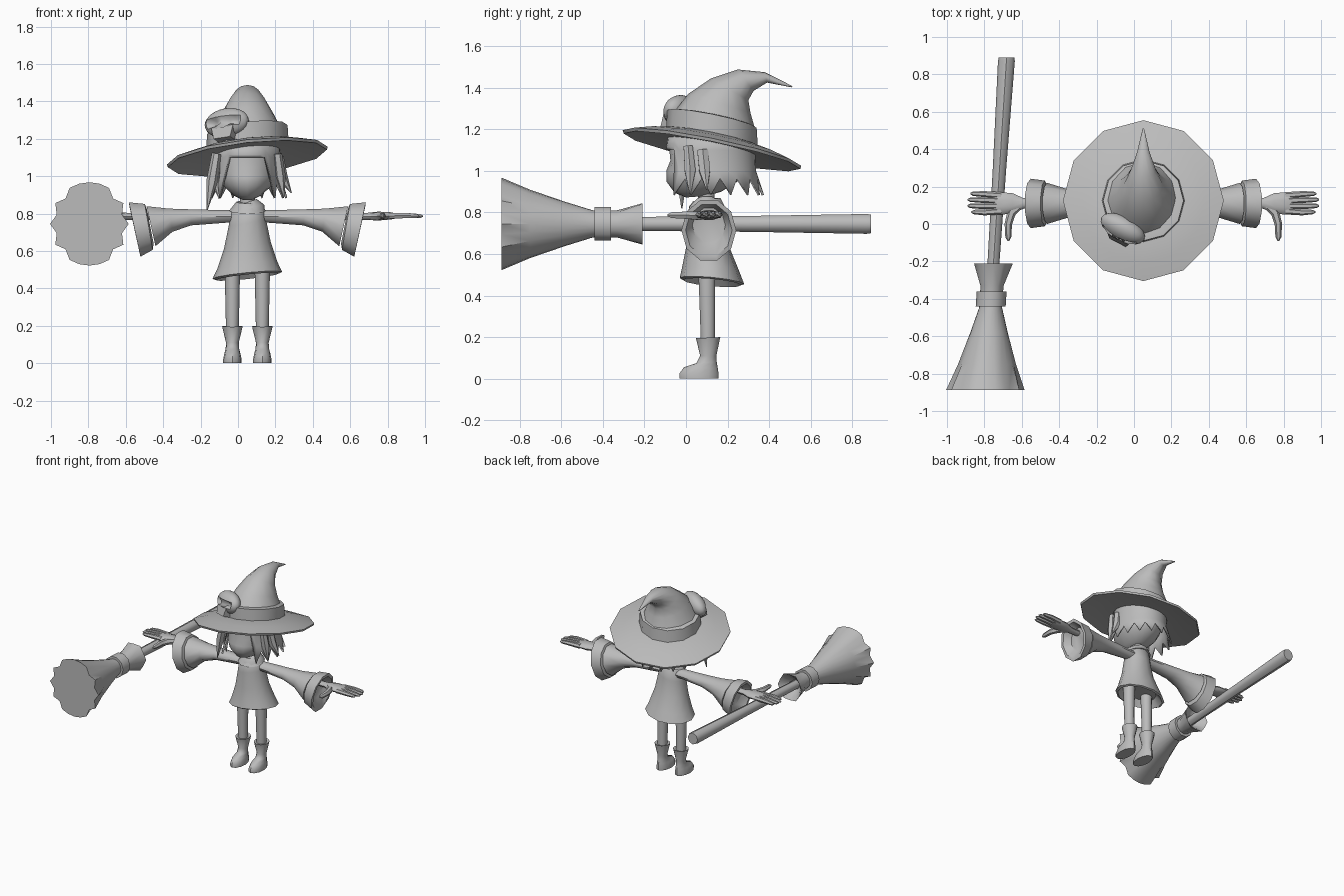
import bpy, bmesh, math
from mathutils import Vector as V, Matrix

CX = 0.05  # figure's mirror plane
grey = bpy.data.materials.new("plain_grey")
grey.diffuse_color = (0.5, 0.5, 0.5, 1)


def finish(name, bm, angle=45):
    bmesh.ops.recalc_face_normals(bm, faces=bm.faces)
    me = bpy.data.meshes.new(name)
    bm.to_mesh(me)
    bm.free()
    ob = bpy.data.objects.new(name, me)
    bpy.context.collection.objects.link(ob)
    me.materials.append(grey)
    bpy.ops.object.select_all(action='DESELECT')
    ob.select_set(True)
    bpy.context.view_layer.objects.active = ob
    bpy.ops.object.shade_smooth_by_angle(angle=math.radians(angle))
    return ob


def loft(name, rows, n=12, flip=1, angle=45, shape=None):
    """Rows are (p, q, w): opposite points p, q of a ring and its half-width vector w."""
    bm = bmesh.new()
    rings = []
    for k, (p, q, w) in enumerate(rows):
        p, q, w = V(p), V(q), V(w)
        c, v = (p + q) / 2, (p - q) / 2
        ring = []
        for i in range(n):
            a = math.tau * i / n
            f = shape(k, i) if shape else 1
            co = c + (w * math.cos(a) + v * math.sin(a)) * f
            co.x = CX + flip * (co.x - CX)
            ring.append(bm.verts.new(co))
        rings.append(ring)
    for r, s in zip(rings, rings[1:]):
        for i in range(n):
            j = (i + 1) % n
            bm.faces.new((r[i], r[j], s[j], s[i]))
    bm.faces.new(rings[0])
    bm.faces.new(rings[-1])
    return finish(name, bm, angle)


def side(name, rows, n=12, cx=CX, tilt=0, **kw):
    """Loft from side-profile rows (y front, z front, y back, z back, x radius)."""
    return loft(name, [((cx, a, b), (cx, c, d), (r, 0, tilt)) for a, b, c, d, r in rows], n, **kw)


def tube(name, rows, n=8, **kw):
    """Round tube through rows (x, y, z, radius)."""
    out = []
    for i, (x, y, z, r) in enumerate(rows):
        c = V((x, y, z))
        d = (V(rows[min(i + 1, len(rows) - 1)][:3]) - V(rows[max(i - 1, 0)][:3])).normalized()
        ref = V((0, 0, 1)) if abs(d.z) < 0.8 else V((0, 1, 0))
        u = d.cross(ref).normalized()
        v = u.cross(d)
        out.append((c + v * r, c - v * r, u * r))
    return loft(name, out, n, **kw)


# Hat: tilted brim and band, then a crown bending backwards
def disc(r, h):
    return ((CX, 0.125 - r, h + 0.2 * r), (CX, 0.125 + r, h - 0.2 * r), (r, 0, 0.11 * r))


loft("hat_brim", [disc(0.18, 1.12), disc(0.32, 1.11), disc(0.425, 1.095), disc(0.43, 1.11),
                  disc(0.33, 1.14), disc(0.21, 1.165)], 12)
loft("hat_band", [disc(0.222, 1.14), disc(0.215, 1.25), disc(0.19, 1.255)], 12)
side("hat_crown", [(-0.075, 1.26, 0.33, 1.21, 0.19), (0.01, 1.37, 0.31, 1.28, 0.145),
                   (0.12, 1.445, 0.30, 1.34, 0.105), (0.25, 1.488, 0.325, 1.385, 0.068),
                   (0.38, 1.475, 0.39, 1.425, 0.033), (0.512, 1.408, 0.508, 1.402, 0.004)],
     12, angle=60)

# Skull badge: ball pressed in at the sockets and nose, with a jaw
bm = bmesh.new()
bmesh.ops.create_uvsphere(bm, u_segments=20, v_segments=14, radius=1)
for v in bm.verts:
    if v.co.y < 0:
        for ex, ez, rad, dep in ((-0.4, -0.1, 0.33, 0.5), (0.4, -0.1, 0.33, 0.5), (0, -0.55, 0.2, 0.3)):
            if math.hypot(v.co.x - ex, v.co.z - ez) < rad:
                v.co.y += dep
    v.co = V((v.co.x * 0.13, v.co.y * 0.065, v.co.z * 0.08))
jaw = bmesh.ops.create_cube(bm, size=1)["verts"]
for v in jaw:
    v.co = V((v.co.x * (0.13 if v.co.z > 0 else 0.1), v.co.y * 0.07 - 0.015, v.co.z * 0.06 - 0.07))
bm.transform(Matrix.Translation((-0.06, -0.025, 1.285)) @ Matrix.Rotation(math.radians(-30), 4, 'Z')
             @ Matrix.Rotation(math.radians(-18), 4, 'X') @ Matrix.Rotation(math.radians(-8), 4, 'Y'))
finish("skull_badge", bm, 50)

# Head
side("head", [(0.0, 0.872, 0.10, 0.88, 0.03), (-0.055, 0.895, 0.17, 0.9, 0.075),
              (-0.095, 0.95, 0.25, 0.95, 0.13), (-0.095, 1.0, 0.28, 1.0, 0.155),
              (-0.075, 1.05, 0.29, 1.05, 0.16), (-0.08, 1.1, 0.29, 1.1, 0.16),
              (-0.06, 1.18, 0.27, 1.18, 0.14)], 16, angle=80)

# Hair: shell with a short fringe and ragged, flared ends at the sides and back
bm = bmesh.new()
N = 32
cols = []
for i in range(N):
    a = math.tau * i / N
    s = math.sin(a)
    front = s < -0.72
    tip = i % 2 == 0
    low = (1.1 if front else (0.885 if tip else 0.965))
    flare = 1 if front else (1.2 if tip else 1.07)
    col = []
    for z, f in ((1.17, 0.97), (1.1 if not front else 1.13, 1.0), (1.0 if not front else 1.115, 1.02),
                 (low, flare)):
        col.append(bm.verts.new((CX + 0.178 * f * math.cos(a), 0.12 + 0.213 * f * s, z)))
    cols.append(col)
for i in range(N):
    c, d = cols[i], cols[(i + 1) % N]
    for k in range(3):
        bm.faces.new((c[k], d[k], d[k + 1], c[k + 1]))
hair = finish("hair", bm, 50)
mod = hair.modifiers.new("thickness", 'SOLIDIFY')
mod.thickness = 0.012
mod.offset = -1

# Loose hair locks
for name, rows in (("left_long_lock", [(-0.115, -0.01, 1.12, 0.025), (-0.14, -0.02, 0.97, 0.03), (-0.165, -0.02, 0.82, 0.003)]),
                   ("left_inner_lock", [(-0.11, 0.02, 1.1, 0.03), (-0.12, 0.01, 0.98, 0.03), (-0.10, 0.0, 0.88, 0.003)]),
                   ("right_front_lock", [(0.21, 0.01, 1.12, 0.025), (0.225, 0.02, 1.0, 0.03), (0.245, 0.02, 0.89, 0.003)]),
                   ("right_side_lock", [(0.215, 0.08, 1.1, 0.03), (0.235, 0.09, 1.0, 0.03), (0.285, 0.1, 0.91, 0.003)])):
    tube(name, rows, 6)

# Neck, collar and dress
side("neck", [(0.055, 0.82, 0.14, 0.82, 0.04), (0.055, 0.92, 0.14, 0.92, 0.04)], 10)
side("collar", [(0.0, 0.80, 0.19, 0.83, 0.098), (0.03, 0.855, 0.17, 0.87, 0.06),
                (0.045, 0.855, 0.155, 0.87, 0.045)], 10)
side("dress", [(0.05, 0.86, 0.15, 0.86, 0.05), (0.015, 0.83, 0.18, 0.83, 0.09),
               (0.005, 0.75, 0.19, 0.75, 0.10), (-0.0, 0.63, 0.21, 0.63, 0.125),
               (-0.02, 0.53, 0.255, 0.52, 0.16), (-0.03, 0.485, 0.28, 0.455, 0.186),
               (-0.015, 0.475, 0.265, 0.45, 0.17), (0.02, 0.52, 0.22, 0.51, 0.13)], 12, tilt=0.018)

# Legs and boots
for tag, cx in (("left", -0.03), ("right", 0.13)):
    side(tag + "_leg", [(0.055, 0.55, 0.145, 0.55, 0.042), (0.06, 0.45, 0.142, 0.45, 0.04),
                        (0.07, 0.17, 0.14, 0.17, 0.034)], 10, cx=cx)
    side(tag + "_boot", [(0.07, 0.19, 0.145, 0.19, 0.038), (0.048, 0.195, 0.165, 0.2, 0.055),
                         (0.068, 0.11, 0.146, 0.11, 0.034), (0.05, 0.075, 0.148, 0.08, 0.036),
                         (-0.01, 0.055, 0.153, 0.05, 0.043), (-0.032, 0.025, 0.157, 0.02, 0.049),
                         (-0.03, 0.0, 0.155, 0.0, 0.049)], 12, cx=cx)

# Arms: flared sleeve, thick cuff, hand with four fingers and a thumb
Y = 0.11
for tag, s in (("right", 1), ("left", -1)):
    def arm(part, rows, n, y=Y):
        loft(tag + part, [((a, y, b), (c, y, d), (0, r, 0)) for a, b, c, d, r in rows], n, s)
    arm("_sleeve", [(0.09, 0.82, 0.09, 0.75, 0.045), (0.16, 0.82, 0.16, 0.75, 0.045),
                    (0.35, 0.825, 0.35, 0.735, 0.06), (0.47, 0.83, 0.45, 0.70, 0.078),
                    (0.59, 0.845, 0.54, 0.62, 0.11)], 10)
    arm("_cuff", [(0.59, 0.835, 0.55, 0.635, 0.10), (0.60, 0.858, 0.555, 0.60, 0.122),
                  (0.685, 0.868, 0.62, 0.562, 0.132), (0.682, 0.845, 0.625, 0.585, 0.112),
                  (0.62, 0.825, 0.59, 0.65, 0.08)], 10)
    arm("_palm", [(0.56, 0.805, 0.56, 0.765, 0.025), (0.69, 0.805, 0.69, 0.765, 0.028),
                  (0.75, 0.812, 0.75, 0.762, 0.055), (0.82, 0.808, 0.82, 0.768, 0.06),
                  (0.85, 0.80, 0.85, 0.775, 0.055)], 10)
    for i, (y, end) in enumerate(((0.062, 0.97), (0.095, 0.99), (0.128, 0.99), (0.16, 0.975))):
        tube(f"{tag}_finger_{i + 1}", [(0.81, 0.11 + (y - 0.11) * 0.85, 0.788, 0.018), (0.90, y, 0.79, 0.016),
                                       (end - 0.015, y + 0.002, 0.787, 0.012), (end, y + 0.002, 0.786, 0.004)],
             6, flip=s)
    tube(tag + "_thumb", [(0.71, 0.10, 0.785, 0.02), (0.755, 0.06, 0.785, 0.024), (0.772, 0.0, 0.787, 0.02),
                          (0.772, -0.07, 0.787, 0.016), (0.772, -0.09, 0.787, 0.005)], 6, flip=s)


# Broom: tapered stick, tied neck and a notched brush
def bx(y):
    return -0.738 + 0.064 * y


def broom(name, rows, n, **kw):
    loft(name, [((bx(y), y, 0.745 + r * 1.06), (bx(y), y, 0.745 - r * 1.06), (r, 0, 0)) for y, r in rows],
         n, **kw)


broom("broom_stick", [(-0.45, 0.03), (-0.2, 0.032), (0.3, 0.036), (0.87, 0.045), (0.89, 0.042)], 8)
broom("broom_collar", [(-0.42, 0.06), (-0.33, 0.062), (-0.21, 0.104), (-0.225, 0.08), (-0.28, 0.035)], 12,
      shape=lambda k, i: 0.9 if k == 2 and i % 2 else 1)
broom("broom_tie", [(-0.44, 0.06), (-0.44, 0.08), (-0.36, 0.08), (-0.36, 0.06)], 10)
NOTCH = {1, 3, 9, 11, 13, 15, 21, 23}
broom("broom_brush", [(-0.38, 0.055), (-0.45, 0.062), (-0.58, 0.10), (-0.75, 0.155), (-0.888, 0.21)], 24,
      shape=lambda k, i: {3: 0.96, 4: 0.86}.get(k, 1) if i in NOTCH else 1)
